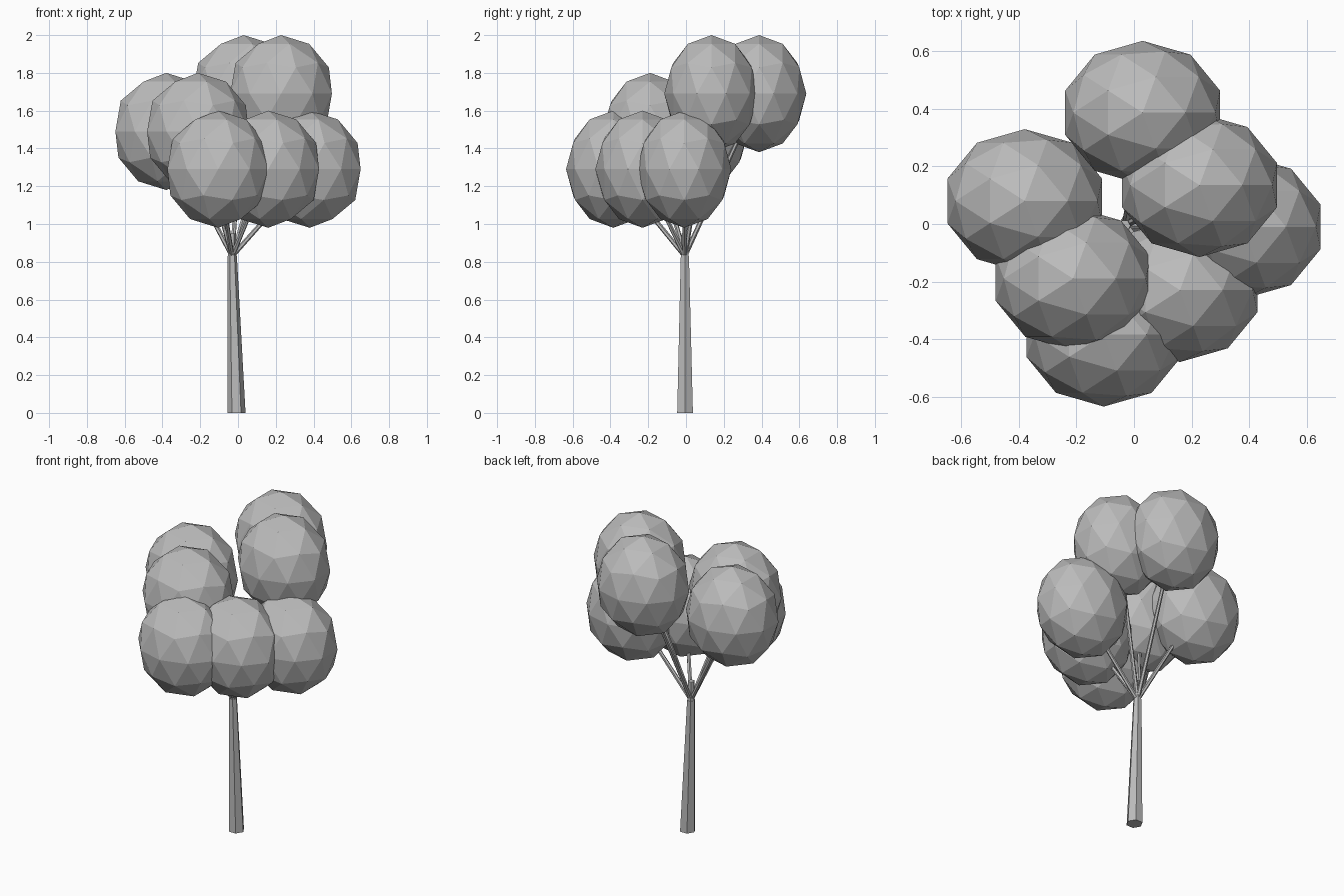
import bpy
from mathutils import Vector

cube = bpy.data.objects.get("Cube")
if cube:
    bpy.data.objects.remove(cube, do_unlink=True)

# Single matte grey
GREY = (0.5, 0.5, 0.5, 1.0)
grey = bpy.data.materials.new("plain_grey")
grey.use_nodes = True
grey.diffuse_color = GREY
shader = next(n for n in grey.node_tree.nodes if n.type == 'BSDF_PRINCIPLED')
shader.inputs["Base Color"].default_value = GREY


def finish(name):
    obj = bpy.context.object
    obj.name = name
    obj.data.materials.clear()
    obj.data.materials.append(grey)
    return obj


def leaf_clump(name, centre):
    """Faceted ball, slightly taller than wide."""
    bpy.ops.mesh.primitive_ico_sphere_add(subdivisions=2, radius=1, location=centre)
    obj = finish(name)
    obj.scale = (0.283, 0.25, 0.31)


def limb(name, start, end, r1, r2, sides=6):
    """Tapered prism from start to end, with level end cuts when upright."""
    start, end = Vector(start), Vector(end)
    axis = end - start
    bpy.ops.mesh.primitive_cone_add(vertices=sides, radius1=r1, radius2=r2, depth=1)
    obj = finish(name)
    if axis.z > 10 * axis.xy.length:
        # Shear the prism so that its ends stay horizontal
        for v in obj.data.vertices:
            t = v.co.z + 0.5
            # turn corners to point along x
            x, y = v.co.y, -v.co.x
            v.co = Vector((x, y, 0)) + start + axis * t
    else:
        turn = axis.to_track_quat('Z', 'Y')
        for v in obj.data.vertices:
            t = v.co.z + 0.5
            v.co = turn @ Vector((v.co.x, v.co.y, 0)) + start + axis * t


# Leaning trunk with a short stub above the fork
FORK = (-0.031, -0.006, 0.83)
limb("trunk", (-0.008, -0.005, 0), FORK, 0.048, 0.025)
limb("trunk_tip", FORK, (-0.032, -0.006, 0.95), 0.022, 0.02)

# Foliage in three tiers, each clump held by its own branch
clumps = {
    "back_top": (0.03, 0.387, 1.69),
    "left_top": (0.228, 0.135, 1.69),
    "right_middle": (-0.38, 0.08, 1.49),
    "front_middle": (-0.212, -0.19, 1.49),
    "front_low": (-0.105, -0.385, 1.29),
    "left_front_low": (0.16, -0.23, 1.29),
    "left_low": (0.38, -0.01, 1.29),
}
for name, centre in clumps.items():
    leaf_clump("foliage_" + name, centre)
    limb("branch_" + name, FORK, centre, 0.013, 0.01)
